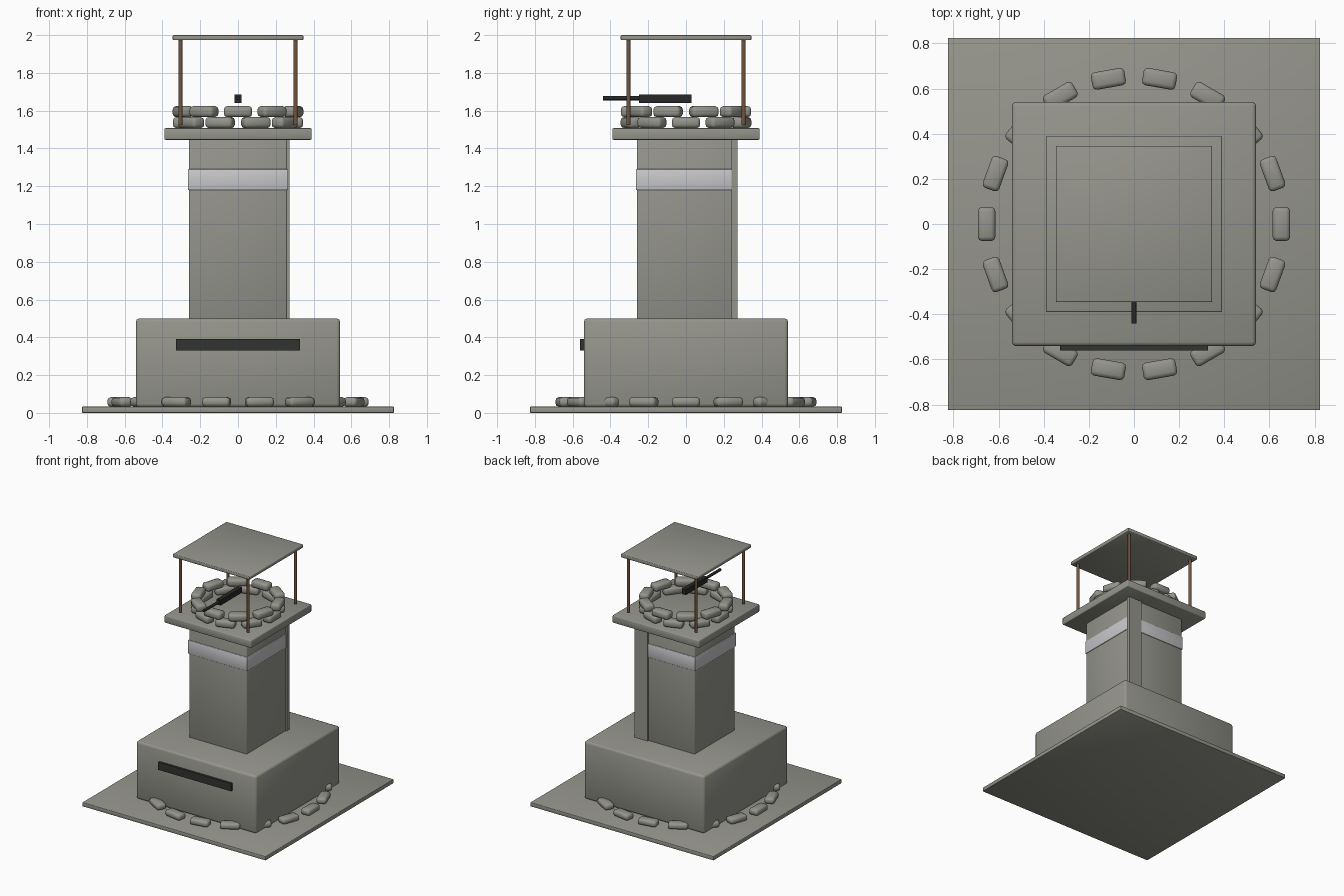
import bpy
import bmesh
from math import cos, sin, radians
from mathutils import Matrix

cube = bpy.data.objects.get("Cube")
if cube:
    bpy.data.objects.remove(cube, do_unlink=True)


def material(name, colour):
    m = bpy.data.materials.new(name)
    m.use_nodes = True
    rgba = (*colour, 1)
    m.diffuse_color = rgba
    m.node_tree.nodes["Principled BSDF"].inputs["Base Color"].default_value = rgba
    return m


CONCRETE = material("concrete_grey", (0.30, 0.30, 0.265))
BAND = material("pale_band", (0.58, 0.58, 0.60))
WOOD = material("brown_wood", (0.17, 0.09, 0.05))
SLIT = material("dark_slit", (0.03, 0.033, 0.03))
METAL = material("gun_metal", (0.02, 0.02, 0.021))


def finish(name, bm, mat):
    mesh = bpy.data.meshes.new(name)
    bm.to_mesh(mesh)
    bm.free()
    mesh.materials.append(mat)
    ob = bpy.data.objects.new(name, mesh)
    bpy.context.collection.objects.link(ob)
    bpy.ops.object.select_all(action="DESELECT")
    ob.select_set(True)
    bpy.context.view_layer.objects.active = ob
    bpy.ops.object.shade_smooth_by_angle(angle=radians(50))
    return ob


def box(name, low, high, mat, bevel=0.0):
    """Box between two corners, with optionally rounded edges."""
    size = [b - a for a, b in zip(low, high)]
    mid = [(a + b) / 2 for a, b in zip(low, high)]
    bm = bmesh.new()
    bmesh.ops.create_cube(bm, size=1, matrix=Matrix.Translation(mid) @ Matrix.Diagonal((*size, 1)))
    if bevel:
        bmesh.ops.bevel(bm, geom=bm.edges[:], offset=bevel, segments=2, profile=0.5, affect="EDGES")
    return finish(name, bm, mat)


def block(name, half, bottom, top, mat, bevel):
    """Square block centred on the vertical axis."""
    return box(name, (-half, -half, bottom), (half, half, top), mat, bevel)


def rod(name, mid, radius, length, mat, turn=None):
    bm = bmesh.new()
    place = Matrix.Translation(mid) @ (turn or Matrix())
    bmesh.ops.create_cone(bm, cap_ends=True, segments=12, radius1=radius, radius2=radius,
                          depth=length, matrix=place)
    return finish(name, bm, mat)


def bag_ring(name, count, radius, bottom, height, start):
    """Ring of rounded sandbags laid end to end."""
    for i in range(count):
        a = start + radians(360 / count) * i
        bag = box(f"{name}_{i + 1}", (-0.039, -0.075, 0), (0.039, 0.075, height), CONCRETE, 0.018)
        bag.location = (radius * cos(a), radius * sin(a), bottom)
        bag.rotation_euler.z = a


# Ground slab, bunker and firing slit
block("ground_slab", 0.825, 0, 0.033, CONCRETE, 0.004)
block("bunker", 0.541, 0.03, 0.5, CONCRETE, 0.018)
box("firing_slit", (-0.328, -0.56, 0.33), (0.328, -0.53, 0.392), SLIT)

# Tower with painted band and a service strip on the rear corner
block("tower", 0.26, 0.49, 1.45, CONCRETE, 0.006)
block("tower_band", 0.265, 1.18, 1.29, BAND, 0.003)
box("service_strip", (0.155, 0.24, 0.49), (0.272, 0.272, 1.45), CONCRETE)

# Lookout platform, roof and posts
block("platform", 0.39, 1.446, 1.507, CONCRETE, 0.006)
block("roof", 0.346, 1.973, 2.0, CONCRETE, 0.005)
for side, x in (("left", 0.305), ("right", -0.305)):
    for end, y in (("front", -0.305), ("back", 0.305)):
        rod(f"{end}_{side}_post", (x, y, 1.748), 0.011, 0.45, WOOD)

# Sandbag rings
bag_ring("ground_sandbag", 18, 0.653, 0.033, 0.05, 0)
bag_ring("lower_platform_sandbag", 10, 0.306, 1.508, 0.058, 0)
bag_ring("upper_platform_sandbag", 10, 0.306, 1.566, 0.058, radians(18))

# Mounted gun
box("gun_body", (-0.018, -0.25, 1.641), (0.018, 0.028, 1.685), METAL)
rod("gun_barrel", (0, -0.335, 1.666), 0.011, 0.21, METAL, Matrix.Rotation(radians(90), 4, "X"))
